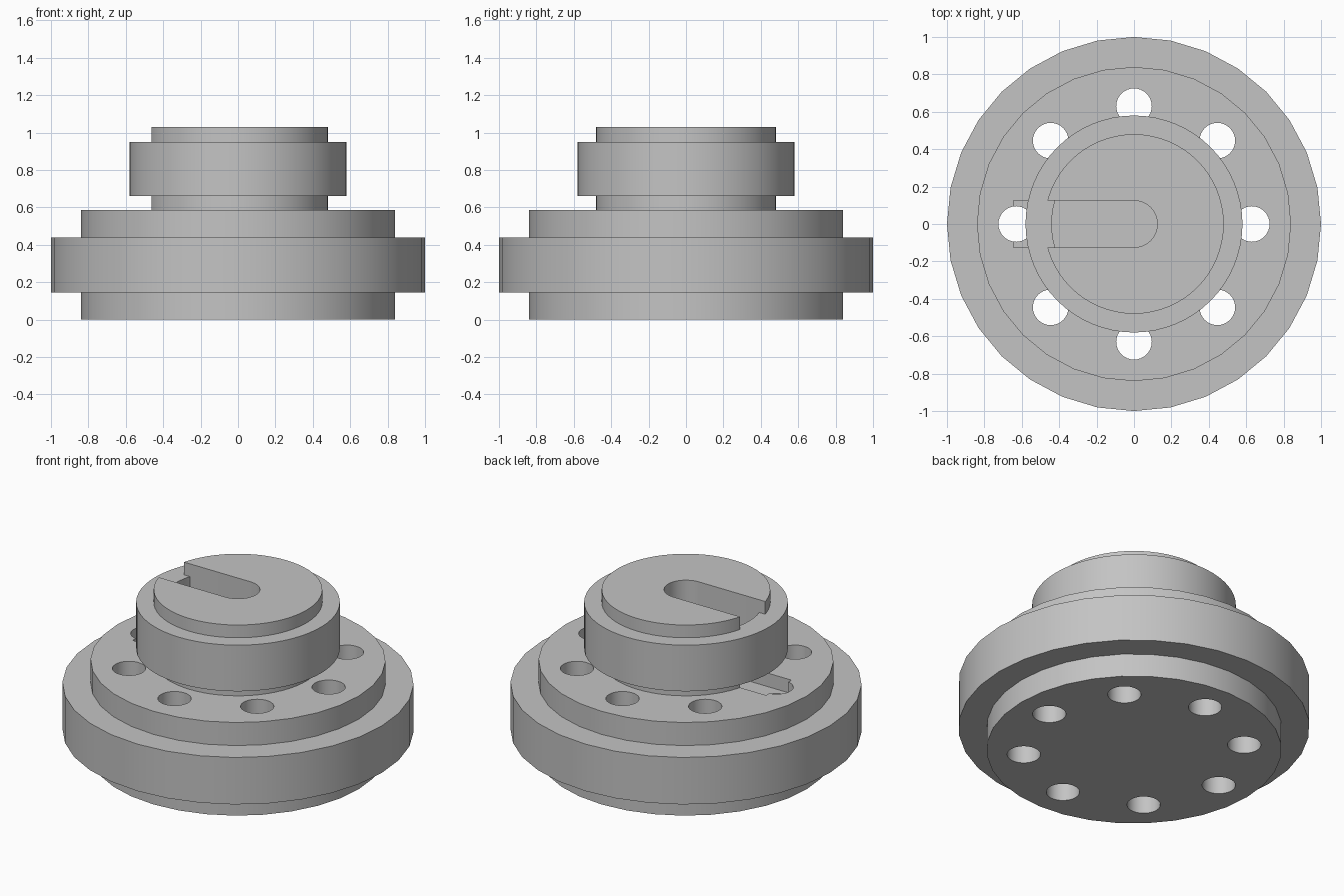
import bpy, bmesh
from math import sin, cos, pi, radians

cube = bpy.data.objects.get("Cube")
if cube:
    bpy.data.objects.remove(cube, do_unlink=True)

# One plain grey for every part
grey = bpy.data.materials.new("plain_grey")
grey.use_nodes = True
colour = (0.55, 0.55, 0.55, 1)
grey.diffuse_color = colour
grey.node_tree.nodes["Principled BSDF"].inputs["Base Color"].default_value = colour

FLOOR = 0.50      # floor of the keyed slot
BASE_TOP = 0.585


def circle(radius, sides, x=0, y=0):
    return [(x + radius * cos(2 * pi * i / sides),
             y + radius * sin(2 * pi * i / sides)) for i in range(sides)]


def prism(name, outline, z0, z1):
    """Extrude a closed flat outline between two heights."""
    bm = bmesh.new()
    face = bm.faces.new([bm.verts.new((x, y, z0)) for x, y in outline])
    top = bmesh.ops.extrude_face_region(bm, geom=[face])["geom"]
    bmesh.ops.translate(bm, vec=(0, 0, z1 - z0),
                        verts=[v for v in top if isinstance(v, bmesh.types.BMVert)])
    return finish(name, bm)


def ring(name, inner, outer, z0, z1, sides):
    """Rectangular section turned into a closed ring."""
    bm = bmesh.new()
    loops = [[bm.verts.new((x, y, z)) for x, y in circle(r, sides)]
             for r, z in ((inner, z0), (outer, z0), (outer, z1), (inner, z1))]
    for k in range(4):
        a, b = loops[k], loops[(k + 1) % 4]
        for i in range(sides):
            j = (i + 1) % sides
            bm.faces.new((a[i], a[j], b[j], b[i]))
    return finish(name, bm)


def finish(name, bm):
    bmesh.ops.recalc_face_normals(bm, faces=bm.faces[:])
    mesh = bpy.data.meshes.new(name)
    bm.to_mesh(mesh)
    bm.free()
    mesh.materials.append(grey)
    obj = bpy.data.objects.new(name, mesh)
    bpy.context.collection.objects.link(obj)
    return obj


def activate(obj):
    bpy.ops.object.select_all(action="DESELECT")
    obj.select_set(True)
    bpy.context.view_layer.objects.active = obj


def cut(obj, cutter):
    mod = obj.modifiers.new("cut", "BOOLEAN")
    mod.operation = "DIFFERENCE"
    mod.solver = "EXACT"
    mod.object = cutter
    activate(obj)
    bpy.ops.object.modifier_apply(modifier=mod.name)


# Stepped body
base = prism("base_disc", circle(0.84, 32), 0, BASE_TOP)
flange = ring("flange", 0.78, 1.0, 0.145, 0.44, 32)
neck = prism("neck", circle(0.48, 64), BASE_TOP, 1.03)
collar = ring("collar", 0.44, 0.58, 0.66, 0.95, 64)

# Slot with a rounded inner end, running out through the neck into the base
half = 0.125
arc = [(half * cos(a), half * sin(a))
       for a in (radians(-90 + 180 * i / 16) for i in range(17))]
slot = prism("slot_cutter", arc + [(-0.645, half), (-0.645, -half)], FLOOR, 1.2)
cutters = [slot]
cut(base, slot)
cut(neck, slot)

# Eight bolt holes through the base
for x, y in circle(0.63, 8):
    hole = prism("hole_cutter", circle(0.095, 32, x, y), -0.1, 0.8)
    cutters.append(hole)
    cut(base, hole)

for cutter in cutters:
    bpy.data.objects.remove(cutter, do_unlink=True)

for part in (base, flange, neck, collar):
    activate(part)
    bpy.ops.object.shade_smooth_by_angle(angle=radians(30))
